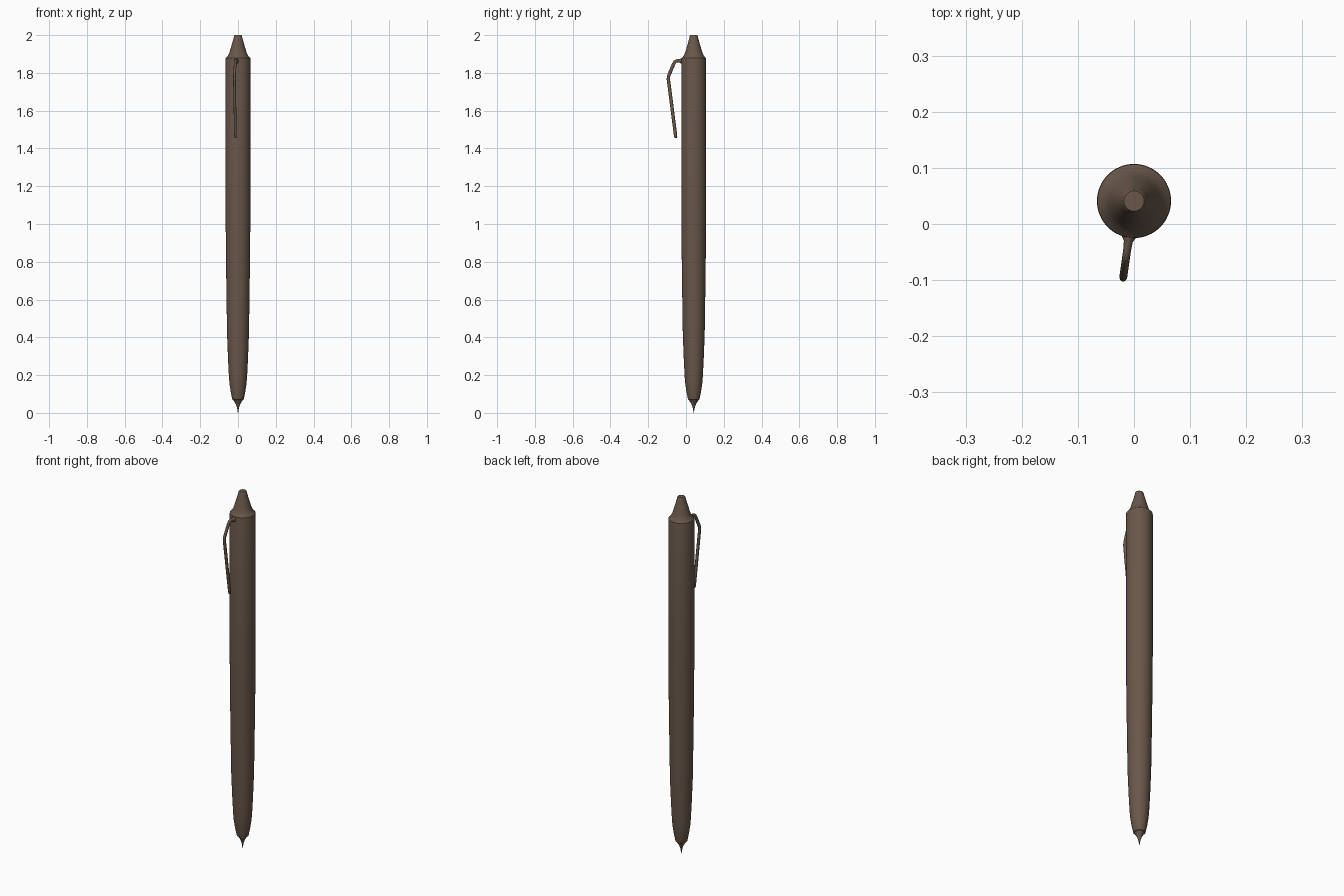
import bpy, bmesh, math
from mathutils import Vector

if "Cube" in bpy.data.objects:
    bpy.data.objects.remove(bpy.data.objects["Cube"])

CENTER_Y = 0.041
SEGMENTS = 64

brown = bpy.data.materials.new("brown")
brown.diffuse_color = (0.14, 0.095, 0.068, 1)
brown.use_nodes = True
brown.node_tree.nodes["Principled BSDF"].inputs["Base Color"].default_value = brown.diffuse_color


def finish(name, bm):
    bmesh.ops.recalc_face_normals(bm, faces=bm.faces)
    mesh = bpy.data.meshes.new(name)
    bm.to_mesh(mesh)
    bm.free()
    mesh.materials.append(brown)
    ob = bpy.data.objects.new(name, mesh)
    bpy.context.collection.objects.link(ob)
    ob.location.y = CENTER_Y
    bpy.ops.object.select_all(action='DESELECT')
    ob.select_set(True)
    bpy.context.view_layer.objects.active = ob
    bpy.ops.object.shade_smooth_by_angle(angle=math.radians(30))
    return ob


def skin(name, rings):
    """Join rings of points into a closed, capped tube."""
    bm = bmesh.new()
    loops = [[bm.verts.new(p) for p in ring] for ring in rings]
    n = len(rings[0])
    for a, b in zip(loops, loops[1:]):
        for i in range(n):
            j = (i + 1) % n
            bm.faces.new((a[i], a[j], b[j], b[i]))
    bm.faces.new(loops[0])
    bm.faces.new(loops[-1])
    return finish(name, bm)


def lathe(name, profile):
    angles = [math.tau * i / SEGMENTS for i in range(SEGMENTS)]
    return skin(name, [[(r * math.cos(a), r * math.sin(a), z) for a in angles]
                       for r, z in profile])


# writing tip: slender, concave cone
lathe("writing_tip", [(0.001, 0.0), (0.003, 0.015), (0.006, 0.03), (0.012, 0.047),
                      (0.019, 0.058), (0.024, 0.066), (0.024, 0.075)])

# barrel: long body narrowing toward the tip
lathe("barrel", [(0.024, 0.067), (0.030, 0.071), (0.032, 0.08), (0.039, 0.115),
                 (0.045, 0.155), (0.048, 0.19), (0.053, 0.29), (0.058, 0.42),
                 (0.061, 0.62), (0.064, 0.85), (0.066, 1.10), (0.066, 1.872),
                 (0.065, 1.878), (0.062, 1.881)])

# push button: flared cone on top
lathe("push_button", [(0.062, 1.881), (0.055, 1.889), (0.049, 1.899), (0.044, 1.912),
                      (0.039, 1.93), (0.030, 1.96), (0.023, 1.986), (0.021, 1.996),
                      (0.018, 2.0)])

# pocket clip: (distance from the pen axis, z, half thickness, half width)
path = [(0.055, 1.862, 0.018, 0.016), (0.066, 1.863, 0.014, 0.012),
        (0.073, 1.864, 0.010, 0.008), (0.088, 1.865, 0.009, 0.007),
        (0.100, 1.859, 0.009, 0.007), (0.108, 1.846, 0.009, 0.007),
        (0.134, 1.785, 0.009, 0.007), (0.136, 1.768, 0.009, 0.007),
        (0.131, 1.73, 0.009, 0.007), (0.098, 1.475, 0.009, 0.007),
        (0.096, 1.459, 0.008, 0.006), (0.096, 1.455, 0.005, 0.004)]
pts = [Vector((0, -d, z)) for d, z, _, _ in path]
rings = []
for i, (_, _, thick, wide) in enumerate(path):
    along = (pts[min(i + 1, len(pts) - 1)] - pts[max(i - 1, 0)]).normalized()
    normal = along.cross(Vector((1, 0, 0)))
    rings.append([pts[i] + normal * thick * math.sin(a) + Vector((wide * math.cos(a), 0, 0))
                  for a in (math.tau * k / 16 for k in range(16))])
clip = skin("pocket_clip", rings)
clip.rotation_euler.z = -math.radians(8)
